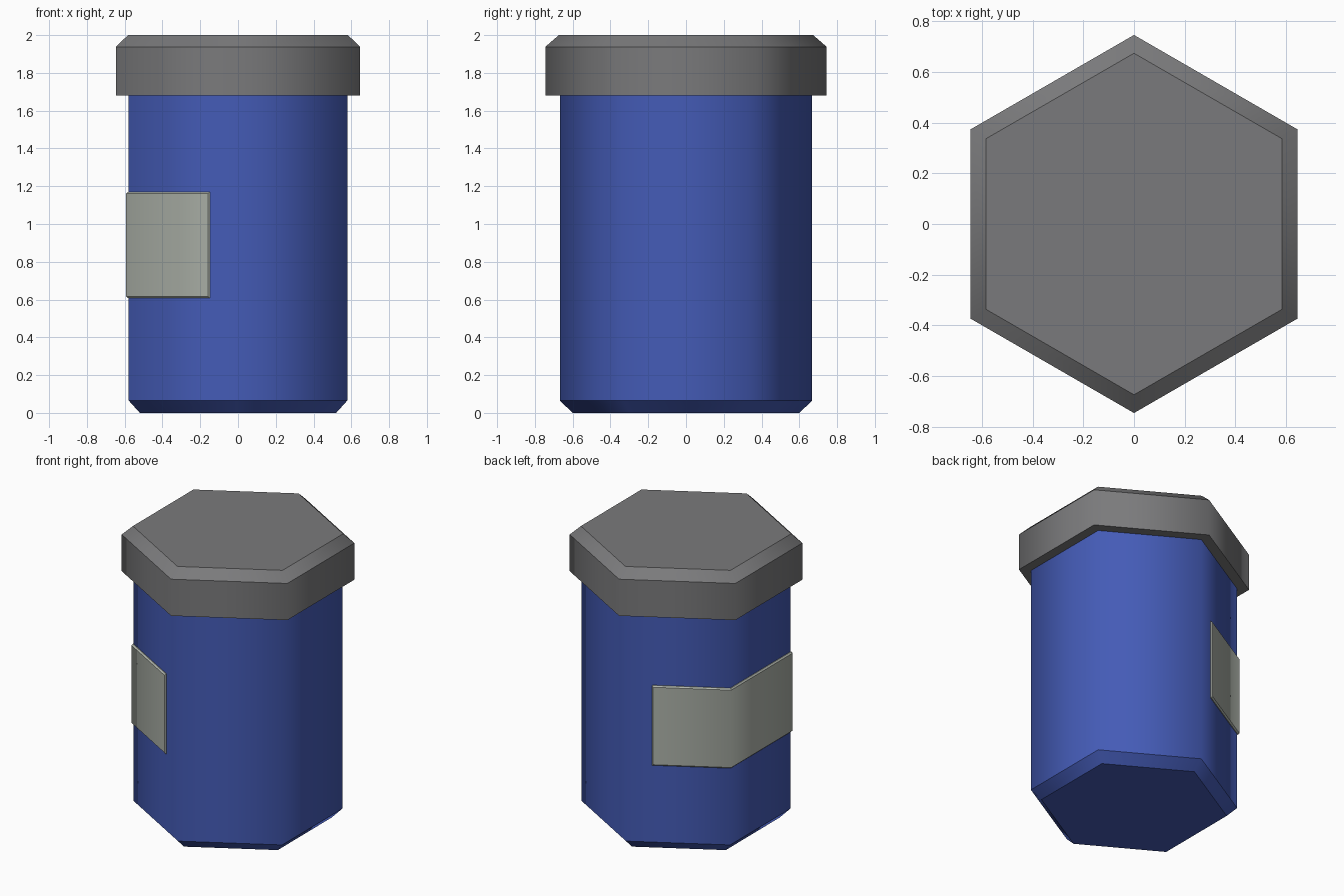
import bpy, bmesh, math

if "Cube" in bpy.data.objects:
    bpy.data.objects.remove(bpy.data.objects["Cube"])


def material(name, rgb):
    m = bpy.data.materials.new(name)
    m.diffuse_color = (*rgb, 1)
    m.use_nodes = True
    m.node_tree.nodes["Principled BSDF"].inputs["Base Color"].default_value = m.diffuse_color
    return m


def finish(bm, name, mat, is_sharp):
    bmesh.ops.recalc_face_normals(bm, faces=bm.faces)
    for f in bm.faces:
        f.smooth = True
    for e in bm.edges:
        e.smooth = not is_sharp(e)
    me = bpy.data.meshes.new(name)
    bm.to_mesh(me)
    bm.free()
    me.materials.append(mat)
    ob = bpy.data.objects.new(name, me)
    bpy.context.collection.objects.link(ob)
    return ob


def skin(bm, rings):
    # Join closed vertex loops into a capped tube
    n = len(rings[0])
    for a, b in zip(rings, rings[1:]):
        for i in range(n):
            j = (i + 1) % n
            bm.faces.new((a[i], a[j], b[j], b[i]))


def hex_solid(name, profile, mat):
    # Hexagonal prism from (radius, height) pairs, corners on the y axis
    bm = bmesh.new()
    rings = [[bm.verts.new((r * math.cos(math.radians(30 + 60 * i)),
                            r * math.sin(math.radians(30 + 60 * i)), z))
              for i in range(6)] for r, z in profile]
    skin(bm, rings)
    bm.faces.new(rings[0])
    bm.faces.new(rings[-1])
    return finish(bm, name, mat,
                  lambda e: abs(e.verts[0].co.z - e.verts[1].co.z) < 1e-4)


blue = material("body blue", (0.058, 0.105, 0.47))
grey = material("lid grey", (0.195, 0.195, 0.2))
pale = material("label pale grey", (0.43, 0.46, 0.41))

# Body with a chamfered foot, and the wider chamfered lid
hex_solid("body", [(0.60, 0), (0.668, 0.065), (0.668, 1.70)], blue)
hex_solid("lid", [(0.745, 1.68), (0.745, 1.938), (0.673, 2.0)], grey)


def label_path(apothem, end_x):
    # Path wrapping the left face and most of its two neighbours
    r = apothem / math.cos(math.pi / 6)
    y_end = r - end_x / math.sqrt(3)
    return [(-end_x, -y_end), (-apothem, -r / 2), (-apothem, r / 2), (-end_x, y_end)]


# Label plate with a fine chamfer around its outer face
bm = bmesh.new()
outlines = []
for apothem, end_x, z0, z1 in ((0.575, 0.148, 0.607, 1.17),
                               (0.583, 0.148, 0.607, 1.17),
                               (0.592, 0.158, 0.616, 1.161)):
    path = label_path(apothem, end_x)
    outlines.append([bm.verts.new((x, y, z0)) for x, y in path]
                    + [bm.verts.new((x, y, z1)) for x, y in reversed(path)])
skin(bm, outlines)
for ring in (outlines[0], outlines[-1]):
    for i in range(3):
        bm.faces.new((ring[i], ring[i + 1], ring[6 - i], ring[7 - i]))


def label_sharp(e):
    a, b = (v.co for v in e.verts)
    fold = abs(a.x - b.x) < 1e-4 and abs(a.y - b.y) < 1e-4 and a.x < -0.5
    return not fold


finish(bm, "label", pale, label_sharp)
